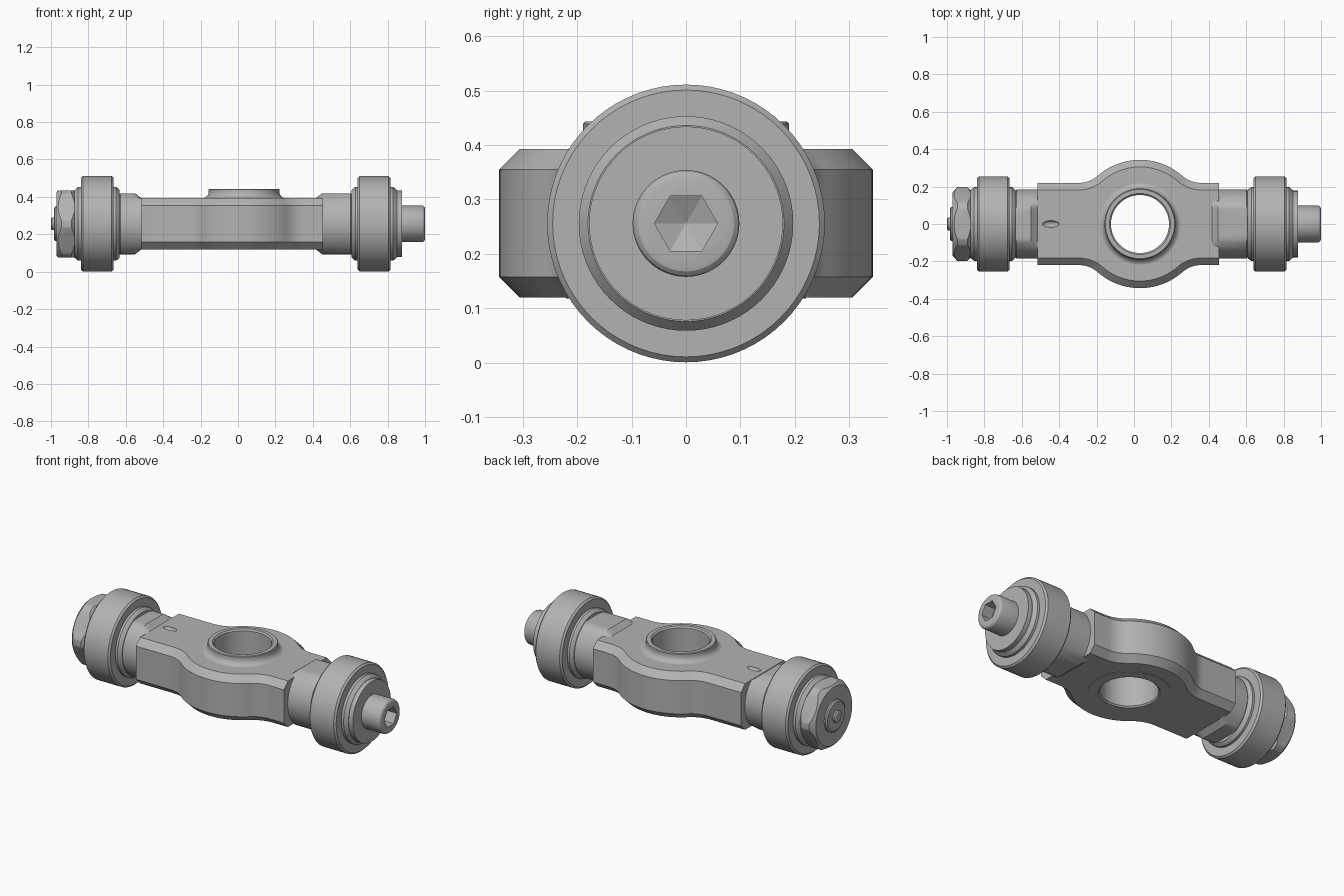
import bpy, bmesh, math
from mathutils import Matrix, Vector

if "Cube" in bpy.data.objects:
    bpy.data.objects.remove(bpy.data.objects["Cube"])

AXIS = 0.256   # height of the long axis
HUB = 0.032    # x of the central bore

steel = bpy.data.materials.new("grey steel")
steel.diffuse_color = (0.45, 0.45, 0.45, 1)
steel.use_nodes = True
steel.node_tree.nodes["Principled BSDF"].inputs["Base Color"].default_value = steel.diffuse_color


def finish(name, bm):
    bmesh.ops.remove_doubles(bm, verts=bm.verts, dist=1e-5)
    bmesh.ops.recalc_face_normals(bm, faces=bm.faces)
    me = bpy.data.meshes.new(name)
    bm.to_mesh(me)
    bm.free()
    ob = bpy.data.objects.new(name, me)
    bpy.context.collection.objects.link(ob)
    me.materials.append(steel)
    return ob


def select(ob):
    bpy.ops.object.select_all(action='DESELECT')
    ob.select_set(True)
    bpy.context.view_layer.objects.active = ob


def smooth(ob):
    select(ob)
    bpy.ops.object.shade_smooth_by_angle(angle=math.radians(25))


def boolean(ob, cutter, op='DIFFERENCE'):
    cutter.hide_render = True
    mod = ob.modifiers.new("cut", 'BOOLEAN')
    mod.operation, mod.object, mod.solver = op, cutter, 'EXACT'
    select(ob)
    bpy.ops.object.modifier_apply(modifier=mod.name)
    bpy.data.objects.remove(cutter)


def skin(bm, rings, closed):
    """Join rings of points with quads; cap the ends unless closed."""
    vs = [[bm.verts.new(p) for p in r] for r in rings]
    n = len(vs[0])
    pairs = list(zip(vs, vs[1:])) + ([(vs[-1], vs[0])] if closed else [])
    for a, b in pairs:
        for i in range(n):
            j = (i + 1) % n
            bm.faces.new((a[i], a[j], b[j], b[i]))
    if not closed:
        bm.faces.new(vs[0])
        bm.faces.new(vs[-1])


def lathe_x(name, profile, n=72, flat=None):
    """Turn (x, radius) points around the long axis; flat(x) limits the height."""
    bm = bmesh.new()
    rings = []
    for x, r in profile:
        ring = []
        for i in range(n):
            a = 2 * math.pi * i / n
            z = r * math.sin(a)
            if flat:
                z = max(-flat(x), min(flat(x), z))
            ring.append(Vector((x, r * math.cos(a), AXIS + z)))
        rings.append(ring)
    skin(bm, rings, False)
    return finish(name, bm)


def lathe_z(name, profile, closed, n=96):
    """Turn (radius, z) points around the bore."""
    bm = bmesh.new()
    skin(bm, [[(HUB + r * math.cos(2 * math.pi * i / n), r * math.sin(2 * math.pi * i / n), z)
               for i in range(n)] for r, z in profile], closed)
    return finish(name, bm)


# Body: bulged bar with chamfered long edges
def outline(inset, z):
    big, fil, half = 0.343, 0.15, 0.22
    cy = half + fil
    cx = math.sqrt((big + fil) ** 2 - cy ** 2)
    t = math.atan2(cy, cx)
    R, f = big - inset, fil + inset
    side = [(cx + f * math.cos(a), cy + f * math.sin(a)) for a in
            [-math.pi / 2 - (math.pi / 2 - t) * k / 10 for k in range(11)]]
    side += [(R * math.cos(a), R * math.sin(a)) for a in
             [t + (math.pi / 2 - t) * k / 14 for k in range(1, 15)]]
    top = side + [(-x, y) for x, y in reversed(side[:-1])]
    top = [(0.455 - HUB, half - inset)] + top + [(-0.515 - HUB, half - inset)]
    loop = top + [(x, -y) for x, y in reversed(top)]
    return [(HUB + x, y, z) for x, y in loop]


bm = bmesh.new()
skin(bm, [outline(0.038, 0.12), outline(0, 0.158), outline(0, 0.355), outline(0.038, 0.393)], False)
body = finish("body", bm)
boolean(body, lathe_z("bore_cutter", [(0.17, 0.0), (0.17, 0.6)], False))

# Oil groove in the top of the body
bm = bmesh.new()
bmesh.ops.create_uvsphere(bm, u_segments=32, v_segments=16, radius=1,
                          matrix=Matrix.Translation((-0.445, 0, 0.395)) @ Matrix.Diagonal((0.044, 0.018, 0.02, 1)))
boolean(body, finish("groove_cutter", bm))
smooth(body)

# Bore bushing with raised boss, filleted into the body
fillet = [(0.225 - 0.036 * math.sin(a), 0.428 - 0.036 * math.cos(a))
          for a in [math.pi / 2 * k / 6 for k in range(7)]]
smooth(lathe_z("boss", [(0.155, 0.126), (0.163, 0.118), (0.22, 0.118), (0.22, 0.121), (0.18, 0.15), (0.18, 0.38)]
               + fillet + [(0.189, 0.439), (0.185, 0.443), (0.163, 0.443), (0.155, 0.435)], True))

# Both journals, roller rings and washers
for side, s, end, off in (("left", -1, 0.515, 0.0), ("right", 1, 0.455, -0.025)):
    # Journal with flats above and below, sloping down into the body
    edge = 0.55 if s < 0 else 0.45
    low = 0.515 if s < 0 else 0.415

    def flat(x):
        k = max(0.0, min(1.0, (abs(x) - low) / (edge - low)))
        return 0.135 + 0.028 * k
    smooth(lathe_x(side + "_journal",
                   [(s * x, r) for x, r in ((low, 0.185), (edge, 0.185), (0.627 + off, 0.185),
                                            (0.64 + off, 0.172))], flat=flat))
    smooth(lathe_x(side + "_inner_ring", [(s * (x + off), r) for x, r in (
        (0.633, 0.18), (0.642, 0.19), (0.652, 0.197), (0.855, 0.197), (0.875, 0.18))]))
    smooth(lathe_x(side + "_roller", [(s * (x + off), r) for x, r in (
        (0.665, 0.245), (0.675, 0.255), (0.83, 0.255), (0.84, 0.245))]))
smooth(lathe_x("washer", [(0.845, 0.178), (0.877, 0.178)]))


# Bolt head with a hexagonal socket
head = lathe_x("bolt_head", [(0.87, 0.098), (0.984, 0.098), (0.992, 0.095), (0.998, 0.088), (1.0, 0.08)])
boolean(head, lathe_x("socket_cutter", [(0.91, 0.002), (0.935, 0.058), (1.05, 0.058)], n=6))
smooth(head)

# Hexagonal nut with turned corners
nut = lathe_x("nut", [(-0.97, 0.207), (-0.866, 0.207)], n=6)
boolean(nut, lathe_x("nut_turning", [(-0.975, 0.165), (-0.945, 0.197), (-0.89, 0.197), (-0.86, 0.165)]),
        'INTERSECT')
smooth(nut)

# Bolt end and its small pin
smooth(lathe_x("bolt_end", [(-0.985, 0.082), (-0.978, 0.092), (-0.96, 0.092)]))
smooth(lathe_x("bolt_pin", [(-1.0, 0.026), (-0.995, 0.034), (-0.97, 0.034)]))
